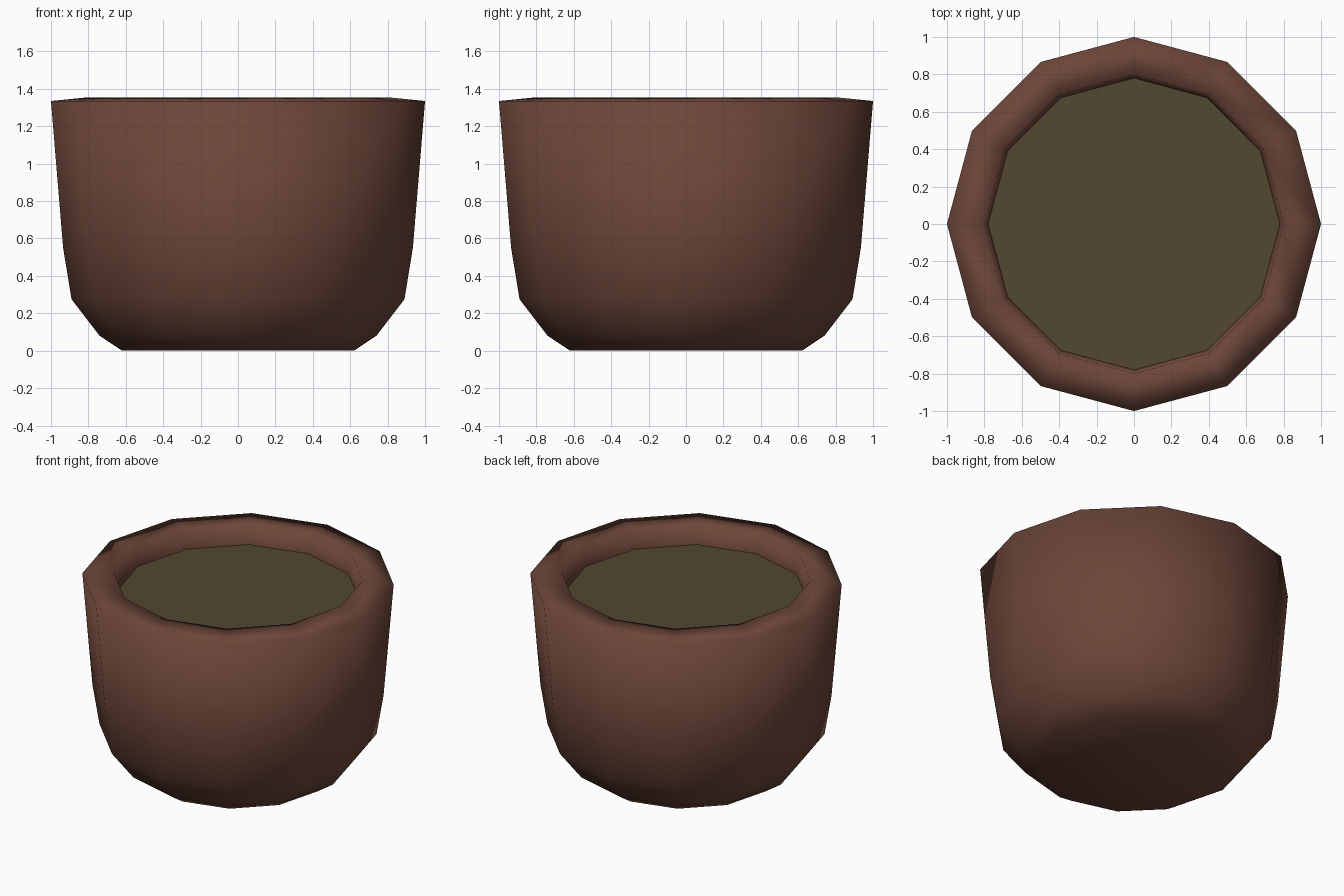
import bpy, bmesh
from math import cos, sin, tau

if "Cube" in bpy.data.objects:
    bpy.data.objects.remove(bpy.data.objects["Cube"])

SIDES = 12


def material(name, color):
    m = bpy.data.materials.new(name)
    m.diffuse_color = (*color, 1)
    m.use_nodes = True
    m.node_tree.nodes["Principled BSDF"].inputs["Base Color"].default_value = m.diffuse_color
    return m


def lathe(name, profile, mat, cap=False, smooth=True):
    """Spin (radius, z) points into a 12-sided shell, optionally capping the first ring."""
    bm = bmesh.new()
    rings = [[bm.verts.new((r * cos(tau * i / SIDES), r * sin(tau * i / SIDES), z))
              for i in range(SIDES)] for r, z in profile]
    for a, b in zip(rings, rings[1:]):
        for i in range(SIDES):
            j = (i + 1) % SIDES
            bm.faces.new((a[i], a[j], b[j], b[i]))
    if cap:
        bm.faces.new(rings[0][::-1])
    for f in bm.faces:
        f.smooth = smooth
    me = bpy.data.meshes.new(name)
    bm.to_mesh(me)
    bm.free()
    me.materials.append(mat)
    ob = bpy.data.objects.new(name, me)
    bpy.context.collection.objects.link(ob)
    return ob


# Pot: closed base, rounded foot, flared wall, sloped rim and inner lip
clay = material("clay", (0.15, 0.06, 0.04))
lathe("pot", [(0.62, 0.0), (0.74, 0.08), (0.89, 0.275), (0.935, 0.55),
              (1.0, 1.335), (0.80, 1.355), (0.78, 1.21)], clay, cap=True)

# Soil: flat disc filling the mouth just below the rim
soil = material("soil", (0.085, 0.065, 0.03))
bpy.ops.mesh.primitive_circle_add(vertices=SIDES, radius=0.78, fill_type='NGON',
                                  location=(0, 0, 1.215), rotation=(0, 0, tau / 4))
bpy.context.object.name = "soil_surface"
bpy.context.object.data.materials.append(soil)
